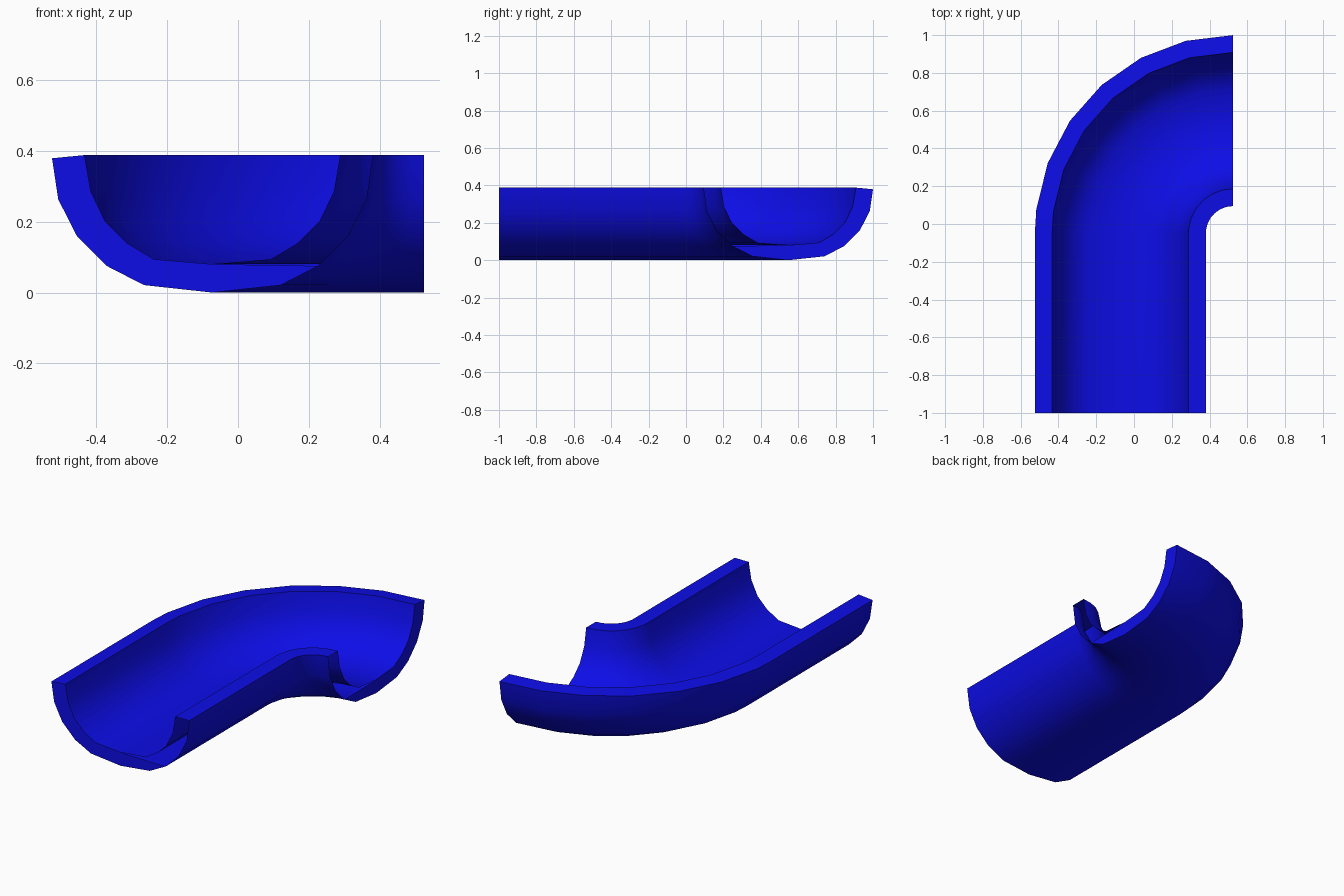
import bpy, bmesh, math

if "Cube" in bpy.data.objects:
    bpy.data.objects.remove(bpy.data.objects["Cube"])

# Cross-section (x, z) of the half pipe, mirrored about its axis
AXIS = -0.0725
half_inner = [(0.361, 0.388), (0.343, 0.285), (0.302, 0.2), (0.242, 0.14), (0.165, 0.094)]
half_outer = [(0.4525, 0.388), (0.435, 0.263), (0.382, 0.159), (0.298, 0.075), (0.193, 0.021)]

def skin(half, bottom):
    left = [(AXIS - d, z) for d, z in half]
    right = [(AXIS + d, z) for d, z in reversed(half)]
    return left + [(AXIS, bottom)] + right

inner = skin(half_inner, 0.08)
outer = skin(half_outer, 0.0)
outer[0] = (outer[0][0], 0.379)          # outer rim drops slightly
profile = inner + outer[::-1]
n_in, n = len(inner), len(profile)

# Path: straight run, then a quarter bend about (CX, CY)
CX, CY = 0.525, -0.05
angles = [90] + [i * 360 / 26 for i in range(6, -1, -1)]

def station(angle):
    a = math.radians(angle)
    return [(CX - (CX - x) * math.sin(a), CY + (CX - x) * math.cos(a), z) for x, z in profile]

rings = [[(x, -1.0, z) for x, z in profile]] + [station(a) for a in angles]

bm = bmesh.new()
vr = [[bm.verts.new(p) for p in r] for r in rings]
for a, b in zip(vr, vr[1:]):
    for i in range(n):
        j = (i + 1) % n
        bm.faces.new((a[i], a[j], b[j], b[i]))

# End caps close the outer wall and floor; the inside lip stays open
cap = list(range(0, 6)) + list(range(n_in + 3, n))
bm.faces.new([vr[0][i] for i in cap])
bm.faces.new([vr[-1][i] for i in reversed(cap)])
bmesh.ops.recalc_face_normals(bm, faces=bm.faces[:])

mesh = bpy.data.meshes.new("curved_half_pipe")
bm.to_mesh(mesh)
bm.free()
pipe = bpy.data.objects.new("curved_half_pipe", mesh)
bpy.context.collection.objects.link(pipe)

# Blue finish
mat = bpy.data.materials.new("blue")
mat.diffuse_color = (0.004, 0.004, 0.8, 1)
mat.use_nodes = True
mat.node_tree.nodes["Principled BSDF"].inputs["Base Color"].default_value = mat.diffuse_color
mesh.materials.append(mat)

bpy.context.view_layer.objects.active = pipe
pipe.select_set(True)
bpy.ops.object.shade_smooth_by_angle(angle=math.radians(35))
